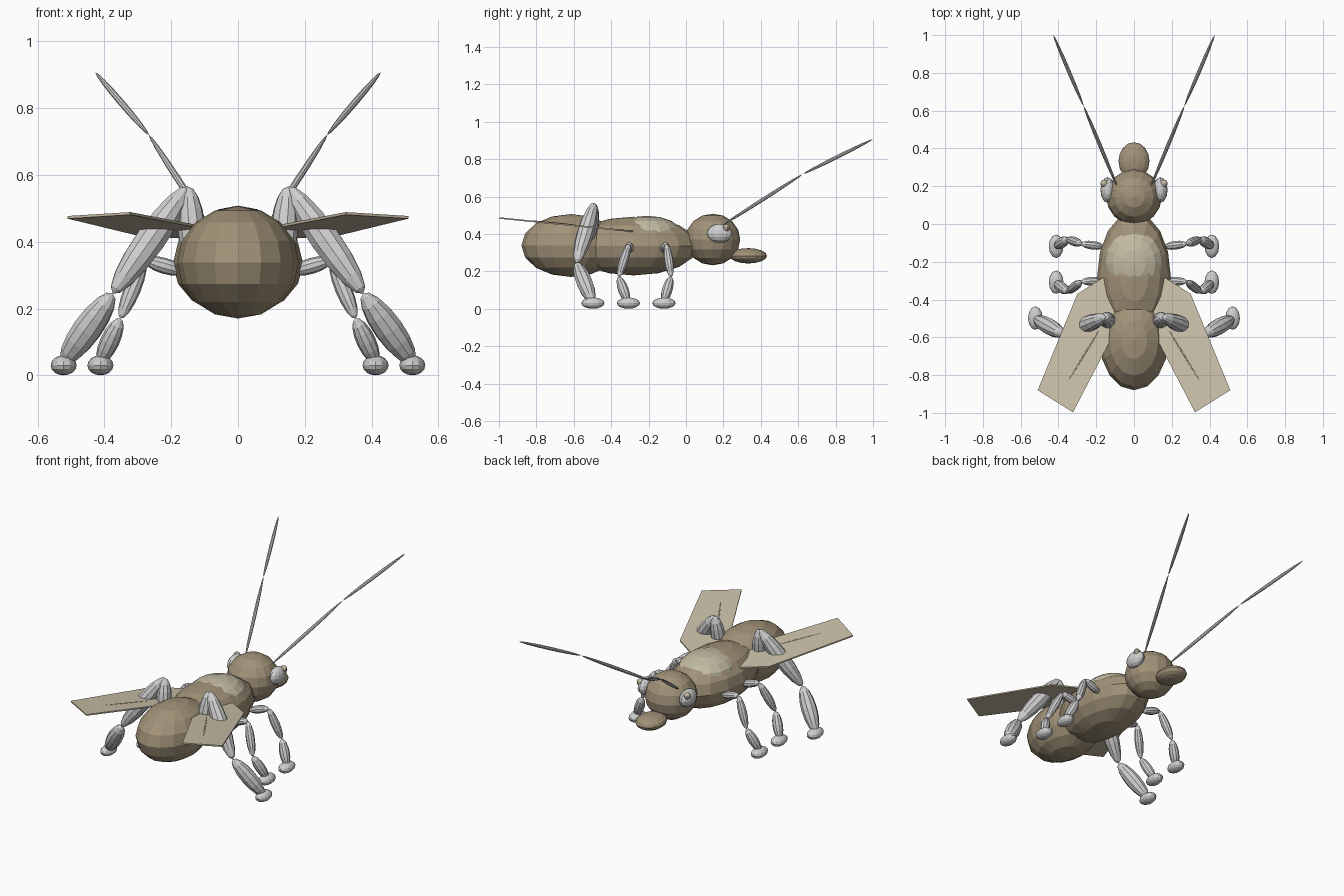
import bpy, bmesh
from mathutils import Vector, Matrix

if "Cube" in bpy.data.objects:
    bpy.data.objects.remove(bpy.data.objects["Cube"])


def material(name, rgb):
    m = bpy.data.materials.new(name)
    m.diffuse_color = (*rgb, 1)
    m.use_nodes = True
    m.node_tree.nodes["Principled BSDF"].inputs["Base Color"].default_value = m.diffuse_color
    return m


BROWN = material("taupe_brown", (0.36, 0.29, 0.19))
CREAM = material("pale_cream", (0.54, 0.49, 0.36))
WING = material("wing_beige", (0.60, 0.53, 0.40))
GREY = material("pale_grey", (0.62, 0.62, 0.63))


def finish(bm, name, mat):
    mesh = bpy.data.meshes.new(name)
    bm.to_mesh(mesh)
    bm.free()
    mesh.materials.append(mat)
    ob = bpy.data.objects.new(name, mesh)
    bpy.context.collection.objects.link(ob)
    return ob


def ellipsoid(name, centre, radii, mat, segs=16, rings=8, rot=None):
    bm = bmesh.new()
    m = Matrix.Translation(centre)
    if rot:
        m = m @ rot
    m = m @ Matrix.Diagonal((*radii, 1))
    bmesh.ops.create_uvsphere(bm, u_segments=segs, v_segments=rings, radius=1, matrix=m)
    return finish(bm, name, mat)


def limb(name, a, b, r, mat=GREY, segs=10):
    """Spindle-shaped segment running from a to b."""
    a, b = Vector(a), Vector(b)
    d = b - a
    rot = d.to_track_quat('Z', 'Y').to_matrix().to_4x4()
    return ellipsoid(name, (a + b) / 2, (r, r, d.length / 2), mat, segs, 8, rot)


# Body
ellipsoid("abdomen", (0, -0.615, 0.338), (0.182, 0.265, 0.168), BROWN)
ellipsoid("thorax", (0, -0.28, 0.335), (0.195, 0.345, 0.157), BROWN)
ellipsoid("back_plate", (0, -0.21, 0.40), (0.16, 0.19, 0.097), CREAM)
ellipsoid("head", (0, 0.143, 0.37), (0.147, 0.147, 0.138), BROWN)
ellipsoid("snout", (0, 0.333, 0.283), (0.082, 0.1, 0.041), BROWN)


def wing_z(y):
    return 0.385 - 0.1 * y


for side, s in (("left", -1), ("right", 1)):
    # Eyes with a small bead in front
    ellipsoid(side + "_eye", (s * 0.14, 0.18, 0.403), (0.038, 0.068, 0.05), GREY, 12)
    ellipsoid(side + "_eye_bead", (s * 0.158, 0.215, 0.432), (0.02, 0.02, 0.02), CREAM, 10)

    # Antennae
    joint = (s * 0.267, 0.625, 0.72)
    limb(side + "_antenna_base", (s * 0.09, 0.2, 0.45), joint, 0.01, segs=8)
    limb(side + "_antenna_tip", joint, (s * 0.427, 1.0, 0.907), 0.01, segs=8)

    # Legs: body, hip, knee and ankle joints, then the segment radii
    legs = {
        "front": ((0.16, -0.12, 0.31), (0.28, -0.105, 0.345), (0.352, -0.08, 0.17),
                  (0.415, -0.12, 0.035), (0.024, 0.025, 0.029)),
        "middle": ((0.16, -0.30, 0.31), (0.28, -0.305, 0.345), (0.352, -0.36, 0.17),
                   (0.415, -0.31, 0.035), (0.024, 0.025, 0.029)),
        "hind": ((0.13, -0.53, 0.33), (0.15, -0.49, 0.565), (0.375, -0.585, 0.245),
                 (0.525, -0.50, 0.035), (0.042, 0.046, 0.044)),
    }
    for leg, (body, hip, knee, ankle, r) in legs.items():
        pts = [(s * x, y, z) for x, y, z in (body, hip, knee, ankle)]
        for i, part in enumerate(("hip", "thigh", "shin")):
            limb(f"{side}_{leg}_{part}", pts[i], pts[i + 1], r[i])
        x, y, _ = pts[3]
        ellipsoid(f"{side}_{leg}_foot", (x - s * 0.003, y + 0.002, 0.03), (0.039, 0.062, 0.03), GREY, 12)

    # Wing: thin flat plate sloping up to the rear
    outline = [(0.08, -0.23), (0.30, -0.37), (0.51, -0.88), (0.323, -0.997), (0.08, -0.53)]
    bm = bmesh.new()
    base = bm.faces.new([bm.verts.new((s * x, y, wing_z(y) - 0.004)) for x, y in outline])
    top = bmesh.ops.extrude_face_region(bm, geom=[base])["geom"]
    bmesh.ops.translate(bm, vec=(0, 0, 0.008), verts=[v for v in top if isinstance(v, bmesh.types.BMVert)])
    bmesh.ops.recalc_face_normals(bm, faces=bm.faces)
    finish(bm, side + "_wing", WING)

    # Wing vein
    a, b = (0.17, -0.54), (0.36, -0.85)
    limb(side + "_wing_vein", (s * a[0], a[1], wing_z(a[1]) + 0.002),
         (s * b[0], b[1], wing_z(b[1]) + 0.002), 0.005, WING, 8)
